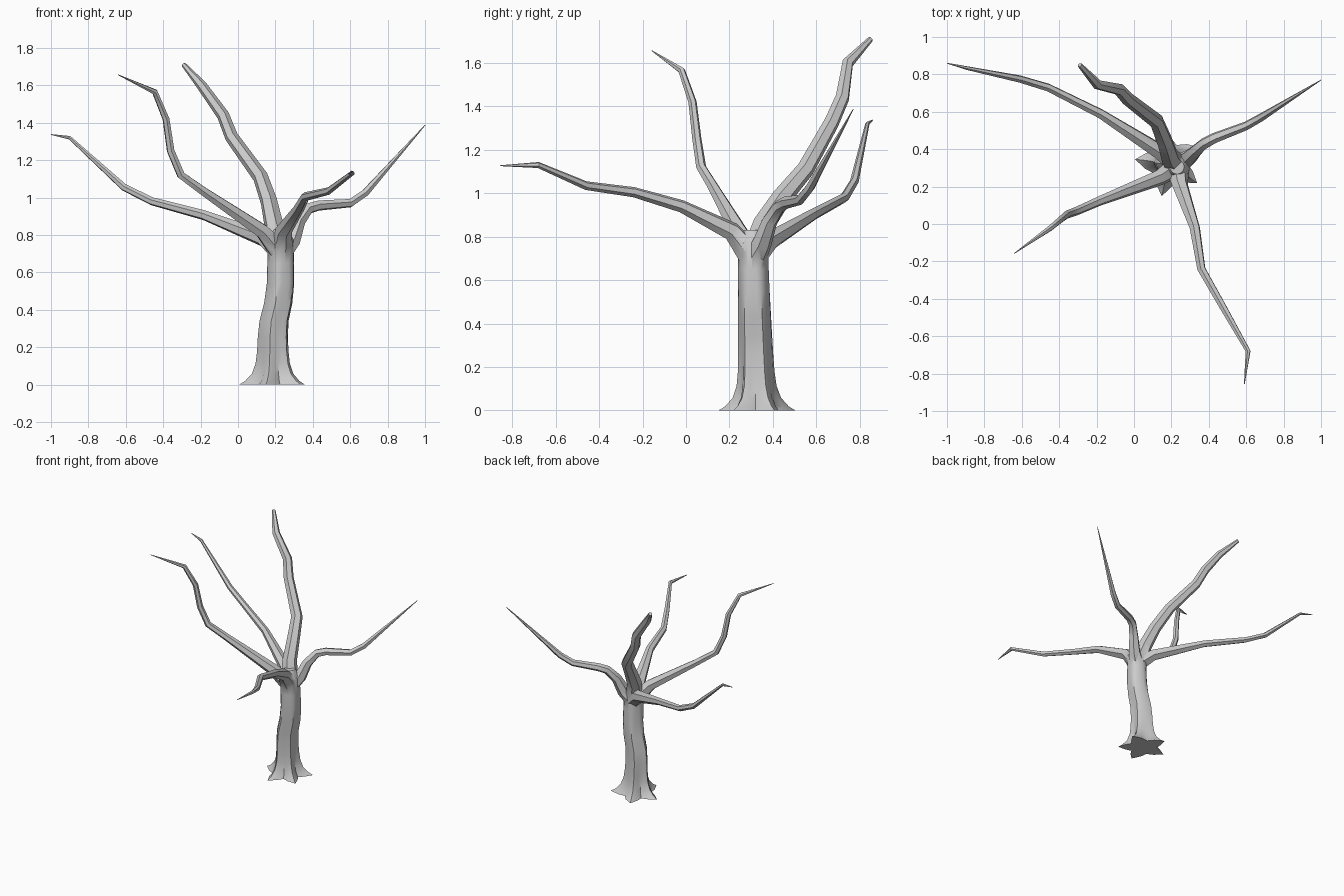
import bpy, bmesh, math
from mathutils import Vector

if "Cube" in bpy.data.objects:
    bpy.data.objects.remove(bpy.data.objects["Cube"])


def loft(name, rings):
    """Skin a list of closed rings of points and cap both ends."""
    bm = bmesh.new()
    loops = [[bm.verts.new(p) for p in ring] for ring in rings]
    n = len(loops[0])
    for a, b in zip(loops, loops[1:]):
        for i in range(n):
            j = (i + 1) % n
            bm.faces.new((a[i], a[j], b[j], b[i]))
    bm.faces.new(loops[0][::-1])
    bm.faces.new(loops[-1])
    bmesh.ops.recalc_face_normals(bm, faces=bm.faces)
    me = bpy.data.meshes.new(name)
    bm.to_mesh(me)
    bm.free()
    ob = bpy.data.objects.new(name, me)
    bpy.context.collection.objects.link(ob)
    return ob


def branch(name, path, thick=0.026, flare=0.035, tip=0.002, sides=6):
    """Tapered tube from the crotch along a path, merged into the trunk."""
    pos = [Vector((0.23, 0.31, 0.70))] + [Vector(p) for p in path]
    steps = [(b - a).length for a, b in zip(pos, pos[1:])]
    rings, u = [], None
    for i, p in enumerate(pos):
        d = Vector()
        if i:
            d += (p - pos[i - 1]).normalized()
        if i < len(pos) - 1:
            d += (pos[i + 1] - p).normalized()
        d.normalize()
        u = u or d.orthogonal()
        u = (u - d * u.dot(d)).normalized()
        v = d.cross(u)
        t = sum(steps[:i]) / sum(steps)
        body = thick * (1 - 0.35 * t)
        r = flare * math.exp(-6 * t) + body + (tip - body) * t ** 10
        rings.append([p + r * (u * math.cos(k * math.tau / sides) + v * math.sin(k * math.tau / sides))
                      for k in range(sides)])
    limb = loft(name, rings)
    mod = trunk.modifiers.new(name, "BOOLEAN")
    mod.operation = "UNION"
    mod.solver = "EXACT"
    mod.object = limb
    bpy.ops.object.modifier_apply(modifier=mod.name)
    bpy.data.objects.remove(limb)


def trunk_ring(z, scale=1.0):
    """Star-shaped section: root flare at the ground, nearly round higher up."""
    s = min(max((z - 0.28) / 0.24, 0), 1)
    cx = 0.19 + 0.04 * s * s * (3 - 2 * s)
    cy = 0.33 - 0.03 * z
    low = 0.068 + 0.032 * math.exp(-z / 0.05)
    lobe = 0.062 * math.exp(-z / 0.045) + 0.023 * (1 - z / 0.85)
    ring = []
    for a, b in zip(roots, roots[1:] + [roots[0] + 360]):
        for k in range(4):
            ang = math.radians(a + (b - a) * k / 4)
            r = scale * (low + lobe * (0.5 + 0.5 * math.cos(k * math.pi / 2)) ** 1.3)
            ring.append((cx + r * math.cos(ang), cy + r * math.sin(ang), z))
    return ring


# Trunk with five roots
roots = [25, 110, 175, 257, 323]
trunk = loft("tree", [trunk_ring(0.77 * (i / 10) ** 1.6) for i in range(11)] + [trunk_ring(0.83, 0.55)])
bpy.context.view_layer.objects.active = trunk
trunk.select_set(True)

# Five main branches
branch("left_back_branch", [(0.14, 0.385, 0.78), (-0.18, 0.59, 0.905), (-0.46, 0.73, 0.98),
                            (-0.61, 0.775, 1.055), (-0.90, 0.835, 1.32), (-1.0, 0.86, 1.337)])
branch("left_front_branch", [(0.13, 0.245, 0.82), (-0.18, 0.125, 1.03), (-0.305, 0.07, 1.12),
                             (-0.36, 0.05, 1.25), (-0.385, 0.03, 1.42), (-0.445, -0.02, 1.565),
                             (-0.64, -0.157, 1.656)])
branch("tall_back_branch", [(0.19, 0.36, 0.86), (0.165, 0.44, 0.98), (0.12, 0.55, 1.11),
                            (-0.035, 0.67, 1.325), (-0.08, 0.72, 1.44), (-0.195, 0.745, 1.60),
                            (-0.29, 0.85, 1.71)], thick=0.045, flare=0.02, tip=0.013)
branch("right_branch", [(0.29, 0.35, 0.77), (0.325, 0.385, 0.87), (0.375, 0.43, 0.94),
                        (0.43, 0.46, 0.957), (0.60, 0.525, 0.97), (0.68, 0.57, 1.025),
                        (1.0, 0.77, 1.387)])
branch("front_branch", [(0.245, 0.21, 0.825), (0.325, -0.02, 0.94), (0.36, -0.24, 1.005),
                        (0.485, -0.46, 1.035), (0.61, -0.68, 1.13), (0.59, -0.855, 1.127)], flare=0.04)

bpy.ops.object.shade_smooth_by_angle(angle=math.radians(40))
